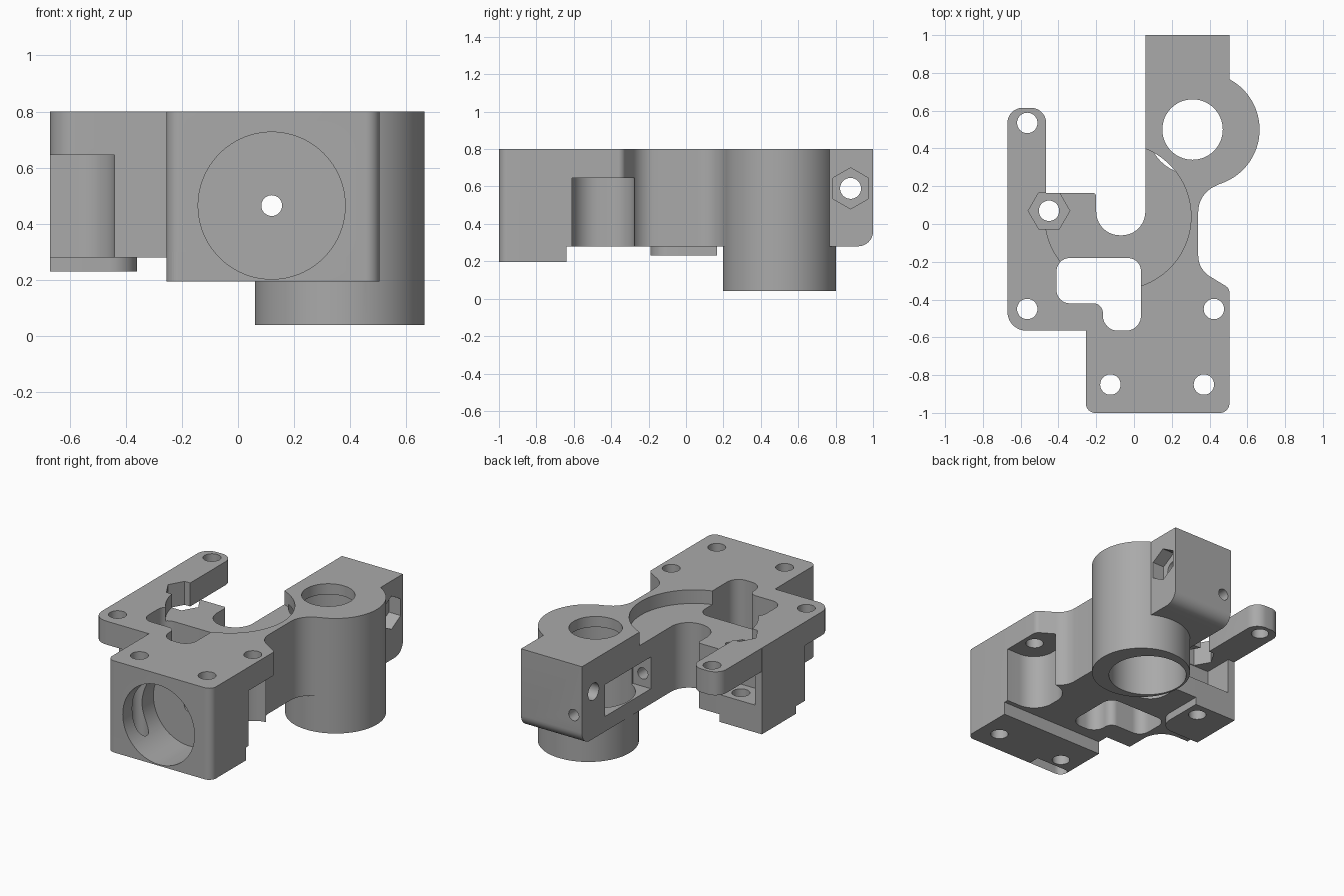
import bpy, bmesh, math
from mathutils import Vector, Matrix

old = bpy.data.objects.get("Cube")
if old:
    bpy.data.objects.remove(old, do_unlink=True)

grey = bpy.data.materials.new("plain_grey")
grey.use_nodes = True
GREY = (0.4, 0.4, 0.4, 1)
grey.diffuse_color = GREY
grey.node_tree.nodes["Principled BSDF"].inputs["Base Color"].default_value = GREY


def rounded(corners, steps=10):
    """Polygon from (x, y, radius) corners, each rounded with an arc."""
    pts = []
    n = len(corners)
    for i, (x, y, r) in enumerate(corners):
        p = Vector((x, y))
        if r == 0:
            pts.append(p)
            continue
        a = (Vector(corners[i - 1][:2]) - p).normalized()
        b = (Vector(corners[(i + 1) % n][:2]) - p).normalized()
        half = a.angle(b) / 2
        centre = p + (a + b).normalized() * (r / math.sin(half))
        start = p + a * (r / math.tan(half)) - centre
        end = p + b * (r / math.tan(half)) - centre
        sweep = end.angle_signed(start)
        for k in range(steps + 1):
            pts.append(centre + Matrix.Rotation(sweep * k / steps, 2) @ start)
    return pts


def make(name, bm):
    bmesh.ops.recalc_face_normals(bm, faces=bm.faces)
    mesh = bpy.data.meshes.new(name)
    bm.to_mesh(mesh)
    bm.free()
    mesh.materials.append(grey)
    obj = bpy.data.objects.new(name, mesh)
    bpy.context.collection.objects.link(obj)
    return obj


def prism(name, corners, z0, z1, round_back=0):
    bm = bmesh.new()
    base = bm.faces.new([bm.verts.new((p.x, p.y, z0)) for p in rounded(corners)])
    up = bmesh.ops.extrude_face_region(bm, geom=[base])["geom"]
    bmesh.ops.translate(bm, vec=(0, 0, z1 - z0),
                        verts=[v for v in up if isinstance(v, bmesh.types.BMVert)])
    if round_back:
        low = [e for e in bm.edges
               if all(v.co.y > 0.99 and v.co.z < z0 + 0.01 for v in e.verts)]
        bmesh.ops.bevel(bm, geom=low, offset=round_back, segments=8, profile=0.5,
                        affect='EDGES')
    return make(name, bm)


def box(name, x0, x1, y0, y1, z0, z1, r=0):
    return prism(name, [(x0, y0, r), (x1, y0, r), (x1, y1, r), (x0, y1, r)], z0, z1)


def rod(name, start, end, r, sides=64, turn=0):
    """Cylinder or regular prism between two points."""
    a, b = Vector(start), Vector(end)
    rot = (b - a).to_track_quat('Z', 'Y').to_matrix().to_4x4()
    bm = bmesh.new()
    bmesh.ops.create_cone(bm, cap_ends=True, segments=sides, radius1=r, radius2=r,
                          depth=(b - a).length,
                          matrix=Matrix.Translation((a + b) / 2) @ rot
                          @ Matrix.Rotation(turn, 4, 'Z'))
    return make(name, bm)


def combine(target, tool, operation):
    bpy.context.view_layer.objects.active = target
    mod = target.modifiers.new(operation.lower(), 'BOOLEAN')
    mod.operation = operation
    mod.solver = 'EXACT'
    mod.object = tool
    bpy.ops.object.modifier_apply(modifier=mod.name)
    bpy.data.objects.remove(tool, do_unlink=True)


# Main body outline: motor block, neck, rear post, U-shaped slot and left wing
outline = [(-0.255, -1, 0.05), (0.505, -1, 0.05), (0.505, -0.34, 0.04),
           (0.34, -0.24, 0.13), (0.34, 0.16, 0.15), (0.49, 0.228, 0),
           (0.4, 0.5, 0), (0.505, 0.5, 0), (0.505, 1, 0), (0.06, 1, 0),
           (0.06, -0.06, 0.125), (-0.2, -0.06, 0.125), (-0.2, 0.165, 0.02),
           (-0.67, 0.165, 0), (-0.67, -0.565, 0.1), (-0.255, -0.565, 0)]
body = prism("carriage_body", outline, 0.28, 0.8, round_back=0.08)

# Added masses
TX, TY = 0.363, 0.5
added = [
    rod("bearing_tower", (TX, TY, 0.04), (TX, TY, 0.8), 0.302, 96),
    prism("motor_block", [(-0.255, -1, 0.05), (0.505, -1, 0.05),
                          (0.505, -0.64, 0), (-0.255, -0.64, 0)], 0.195, 0.5),
    prism("front_tab", [(-0.255, -1, 0.05), (0, -1, 0),
                        (0, -0.925, 0), (-0.255, -0.925, 0.03)], 0, 0.3),
    box("left_arm", -0.67, -0.465, 0.1, 0.615, 0.645, 0.8, 0.08),
    prism("nut_pad", [(-0.67, -0.19, 0.0), (-0.36, -0.19, 0.1),
                      (-0.36, 0.165, 0.0), (-0.67, 0.165, 0)], 0.23, 0.4),
]
for part in added:
    combine(body, part, 'UNION')

# Openings
HX, HY = -0.45, 0.07
cuts = [
    prism("centre_opening", [(-0.41, -0.18, 0.07), (-0.41, -0.42, 0.07),
                             (-0.165, -0.42, 0.05), (-0.165, -0.565, 0.08),
                             (0.037, -0.565, 0.08), (0.037, -0.18, 0.07)], 0.1, 1),
    rod("round_recess", (-0.085, 0.04, 0.71), (-0.085, 0.04, 1), 0.387, 96),
    rod("front_bore", (0.12, -1.1, 0.465), (0.12, -0.68, 0.465), 0.262, 96),
    rod("rod_hole", (0.12, -1.1, 0.465), (0.12, 1.1, 0.465), 0.037, 32),
    rod("bearing_bore", (0.31, TY, -0.1), (0.31, TY, 0.73), 0.238, 96),
    rod("bearing_lip", (0.31, TY, 0.5), (0.31, TY, 1), 0.16, 64),
    box("side_window", -0.02, 0.19, 0.28, 0.76, 0.38, 0.59),
    box("right_screw_notch", 0.27, 0.9, -0.61, -0.275, 0.1, 0.645, 0.14),
    box("left_screw_notch", -0.9, -0.44, -0.9, -0.285, 0.1, 0.645, 0.14),
    box("nut_pocket", -0.62, -0.31, -0.03, 0.3, 0.41, 0.645),
    rod("nut_slot", (HX, HY, 0.41), (HX, HY, 1), 0.11, 6, math.pi / 6),
    rod("clamp_hole", (-0.1, 0.88, 0.59), (0.7, 0.88, 0.59), 0.056, 40),
    rod("clamp_nut", (0.42, 0.88, 0.59), (0.7, 0.88, 0.59), 0.11, 6),
]
for x, y in [(-0.565, 0.535), (-0.565, -0.45), (0.423, -0.45),
             (-0.125, -0.85), (0.37, -0.85), (HX, HY)]:
    cuts.append(rod("screw_hole", (x, y, -0.1), (x, y, 1), 0.054, 40))
for cut in cuts:
    cut.hide_render = True
    combine(body, cut, 'DIFFERENCE')

# Smooth curved walls, sharp edges
bpy.ops.object.select_all(action='DESELECT')
body.select_set(True)
bpy.context.view_layer.objects.active = body
bpy.ops.object.shade_smooth_by_angle(angle=math.radians(30))
